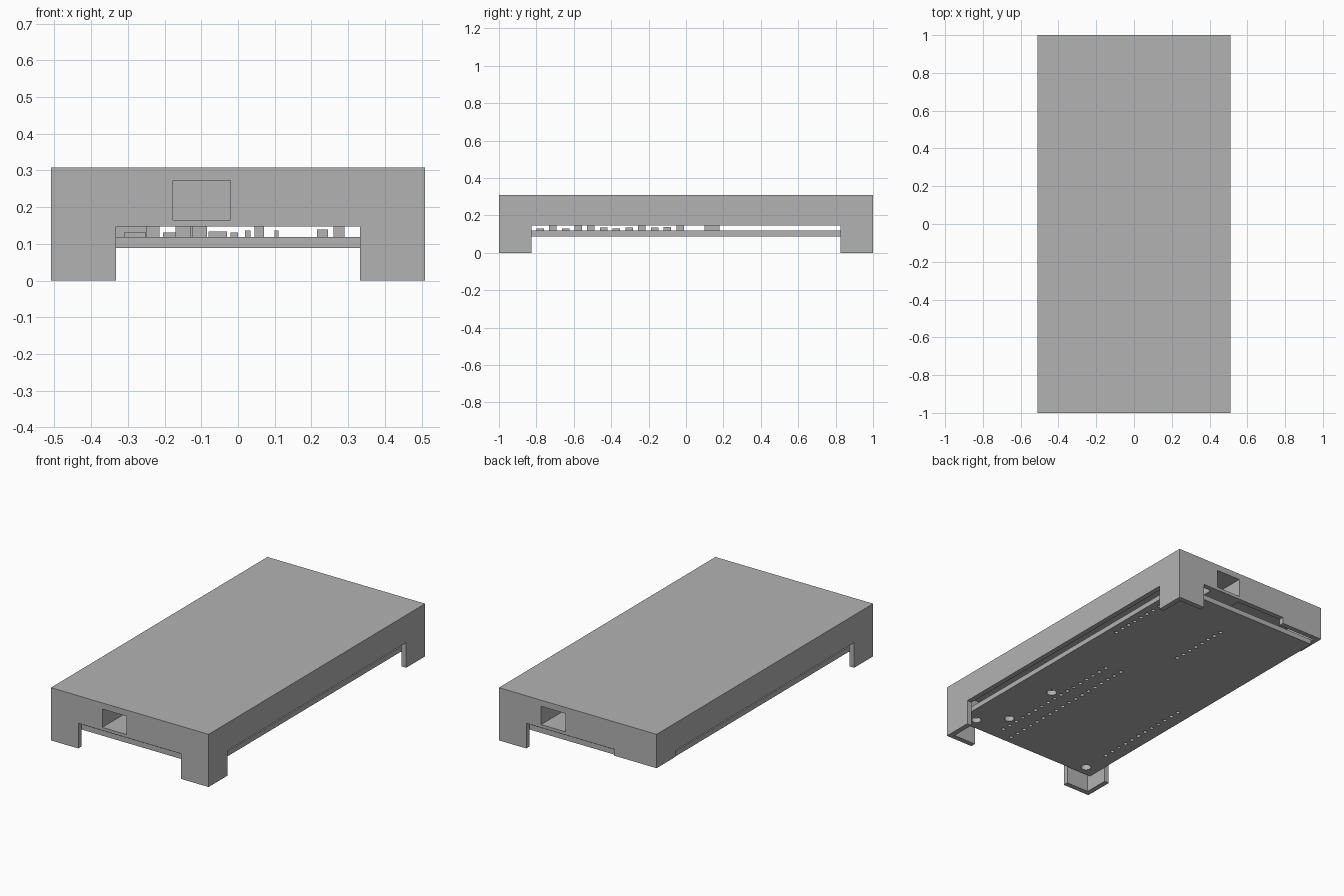
import bpy
import bmesh
from mathutils import Matrix

default = bpy.data.objects.get("Cube")
if default:
    bpy.data.objects.remove(default, do_unlink=True)

# One plain grey material for everything
grey = bpy.data.materials.new("plain_grey")
grey.use_nodes = True
colour = (0.45, 0.45, 0.45, 1)
grey.diffuse_color = colour
grey.node_tree.nodes["Principled BSDF"].inputs["Base Color"].default_value = colour


def add_box(bm, x, y, z):
    """Add a box given (min, max) ranges on each axis."""
    ranges = (x, y, z)
    centre = [(a + b) / 2 for a, b in ranges]
    size = [b - a for a, b in ranges]
    matrix = Matrix.Translation(centre) @ Matrix.Diagonal((*size, 1))
    bmesh.ops.create_cube(bm, size=1, matrix=matrix)


def finish(bm, name):
    mesh = bpy.data.meshes.new(name)
    bm.to_mesh(mesh)
    bm.free()
    obj = bpy.data.objects.new(name, mesh)
    bpy.context.collection.objects.link(obj)
    mesh.materials.append(grey)
    return obj


def boxes(name, *parts):
    bm = bmesh.new()
    for part in parts:
        add_box(bm, *part)
    return finish(bm, name)


def cut(target, cutter):
    mod = target.modifiers.new(cutter.name, "BOOLEAN")
    mod.operation = "DIFFERENCE"
    mod.solver = "EXACT"
    mod.object = cutter
    cutter.hide_render = True
    cutter.hide_viewport = True
    cutter.display_type = "WIRE"


W, L, H, WALL = 0.51, 1.0, 0.308, 0.03
LEG_X, LEG_Y, SLOT = 0.333, 0.825, 0.147
FAR = 1.2
PORT_Z = (0.165, 0.272)
ports = {"front": ((-0.177, -0.02), -1), "back": ((0.08, 0.237), 1)}

# Hollow cover, cut away to leave corner legs
case = boxes("case_cover", ((-W, W), (-L, L), (0, H)))
cut(case, boxes("cavity_cutter", ((WALL - W, W - WALL), (WALL - L, L - WALL), (-0.1, H - WALL))))
cut(case, boxes("end_slot_cutter", ((-LEG_X, LEG_X), (-FAR, FAR), (-0.1, SLOT))))
cut(case, boxes("side_slot_cutter", ((-FAR, FAR), (-LEG_Y, LEG_Y), (-0.1, SLOT))))
# The back corner on the right has no leg, only a short skirt
cut(case, boxes("missing_leg_cutter", ((-FAR, -0.3), (0.7, FAR), (-0.1, 0.11))))
boxes("back_skirt", ((-LEG_X, -0.235), (L - WALL, L), (0.11, SLOT)))

# Port openings with hollow sockets behind them
for end, (px, side) in ports.items():
    mouth = tuple(sorted((side * 0.68, side * FAR)))
    opening = boxes(end + "_port_cutter", (px, mouth, PORT_Z))
    cut(case, opening)
    body = tuple(sorted((side * 0.65, side * (L - WALL))))
    socket = boxes(end + "_port_socket",
                   ((px[0] - 0.02, px[1] + 0.02), body, (PORT_Z[0] - 0.015, H - WALL)))
    cut(socket, opening)

# Circuit board with mounting and pin holes
board = boxes("circuit_board", ((-0.48, 0.48), (-0.95, 0.95), (0.088, 0.118)))
holes = [(0.276, -0.38, 0.028), (0.27, -0.75, 0.028), (0.40, -0.88, 0.028), (-0.40, -0.89, 0.028)]
for x, start, end, count in [(0.22, -0.86, 0.02, 17), (0.13, -0.9, 0.04, 18),
                             (-0.40, -0.72, -0.1, 12), (0.43, 0.36, 0.73, 8),
                             (-0.01, 0.36, 0.73, 8)]:
    step = (end - start) / (count - 1)
    holes += [(x, start + i * step, 0.011) for i in range(count)]
bm = bmesh.new()
for x, y, radius in holes:
    bmesh.ops.create_cone(bm, cap_ends=True, segments=12, radius1=radius, radius2=radius,
                          depth=0.2, matrix=Matrix.Translation((x, y, 0.1)))
cut(board, finish(bm, "board_hole_cutter"))

# Small components on the board: centre x, width, height
parts = [(-0.28, 0.06, 0.013), (-0.232, 0.035, 0.03), (-0.187, 0.035, 0.013),
         (-0.15, 0.04, 0.03), (-0.105, 0.04, 0.03), (-0.055, 0.05, 0.016),
         (-0.01, 0.02, 0.013), (0.027, 0.015, 0.018), (0.058, 0.025, 0.03),
         (0.105, 0.012, 0.018), (0.23, 0.03, 0.021), (0.275, 0.03, 0.03)]
components = []
for i, (x, width, height) in enumerate(parts):
    y = -0.78 + i * 0.068
    components.append(((x - width / 2, x + width / 2), (y - 0.02, y + 0.02),
                       (0.117, 0.118 + height)))
components.append(((-0.15, -0.11), (0.10, 0.18), (0.117, 0.148)))
boxes("board_components", *components)
